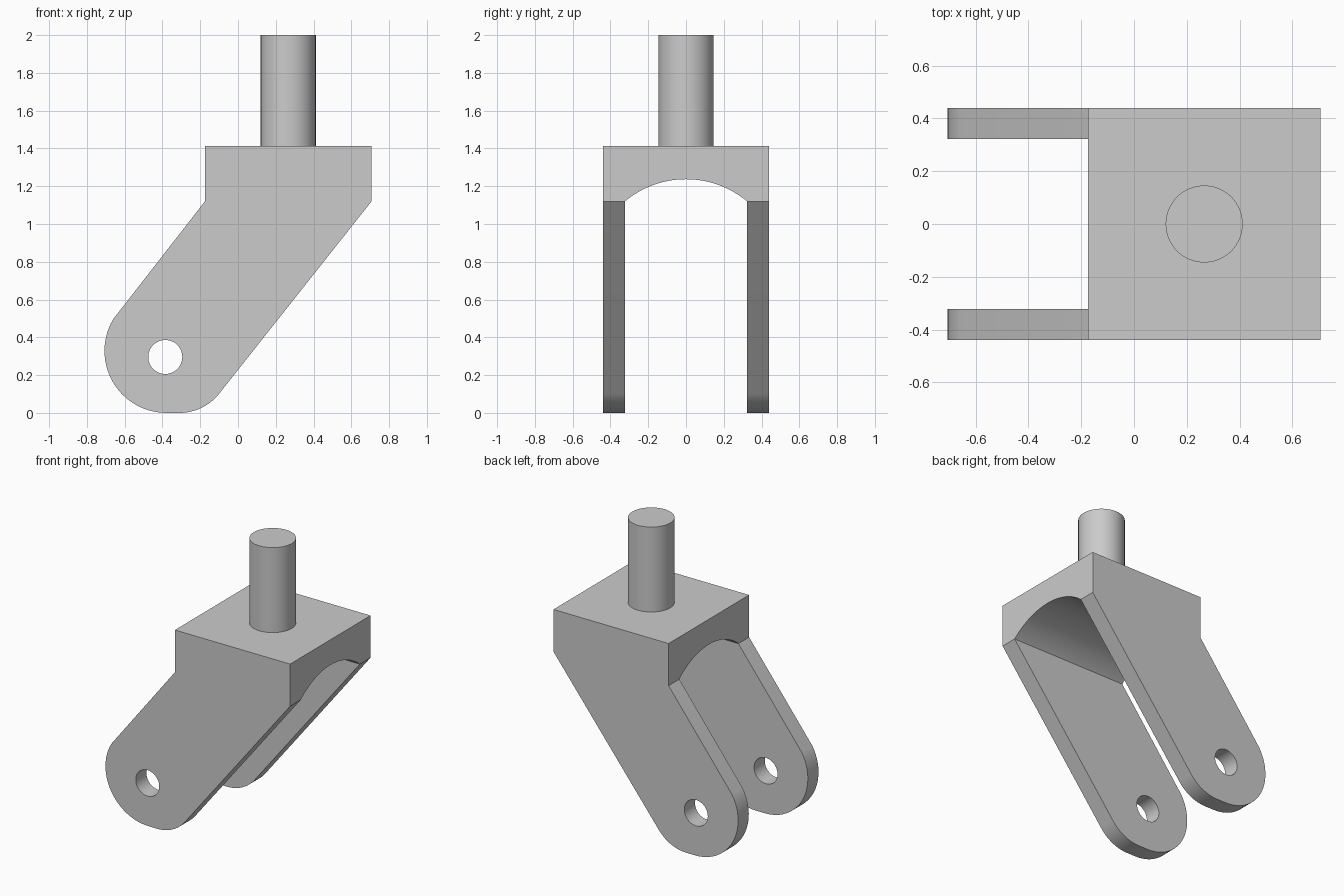
import bpy
import bmesh
from math import cos, sin, radians, asin, hypot, degrees, atan2
from mathutils import Vector

if "Cube" in bpy.data.objects:
    bpy.data.objects.remove(bpy.data.objects["Cube"], do_unlink=True)

metal = bpy.data.materials.new("plain grey metal")
metal.use_nodes = True
grey = (0.6, 0.6, 0.6, 1)
metal.diffuse_color = grey
metal.node_tree.nodes["Principled BSDF"].inputs["Base Color"].default_value = grey


def arc(cx, cy, r, start, end, steps=24):
    """Points on an arc, angles in degrees."""
    angles = [radians(start + (end - start) * i / steps) for i in range(steps + 1)]
    return [(cx + r * cos(a), cy + r * sin(a)) for a in angles]


def prism(name, points, to_3d, direction):
    """Extrude a flat outline along a direction."""
    bm = bmesh.new()
    face = bm.faces.new([bm.verts.new(to_3d(u, v)) for u, v in points])
    new = bmesh.ops.extrude_face_region(bm, geom=[face])["geom"]
    bmesh.ops.translate(bm, vec=Vector(direction),
                        verts=[g for g in new if isinstance(g, bmesh.types.BMVert)])
    bmesh.ops.recalc_face_normals(bm, faces=bm.faces)
    mesh = bpy.data.meshes.new(name)
    bm.to_mesh(mesh)
    bm.free()
    obj = bpy.data.objects.new(name, mesh)
    bpy.context.collection.objects.link(obj)
    mesh.materials.append(metal)
    return obj


def activate(obj):
    bpy.ops.object.select_all(action="DESELECT")
    obj.select_set(True)
    bpy.context.view_layer.objects.active = obj


half_x, half_y, inner_y = 0.707, 0.44, 0.323
top_z, shoulder_z, arch_z = 1.412, 1.12, 1.237

# Fork: slanted side outline with a rounded foot, extruded across the full width
outline = [(-0.175, top_z), (-0.175, shoulder_z)]
outline += arc(-0.379, 0.328, 0.328, 149, 270)
outline += arc(-0.31, 0.268, 0.268, 270, 321.7)
outline += [(half_x, shoulder_z), (half_x, top_z)]
fork = prism("fork", outline, lambda x, z: (x, -half_y, z), (0, 2 * half_y, 0))

# Arched channel between the legs
rise = arch_z - shoulder_z
radius = (inner_y ** 2 + rise ** 2) / (2 * rise)
spread = degrees(asin(inner_y / radius))
channel = [(-inner_y, -0.2), (inner_y, -0.2)]
channel += arc(0, arch_z - radius, radius, 90 - spread, 90 + spread, 48)
channel_cutter = prism("channel_cutter", channel, lambda y, z: (-1, y, z), (2, 0, 0))

# Axle holes through both legs
hole_cutter = prism("axle_hole_cutter", arc(-0.385, 0.296, 0.09, 0, 352.5, 47),
                    lambda x, z: (x, -1, z), (0, 2, 0))

activate(fork)
for cutter in (channel_cutter, hole_cutter):
    cutter.hide_render = True
    mod = fork.modifiers.new(cutter.name, "BOOLEAN")
    mod.operation = "DIFFERENCE"
    mod.solver = "EXACT"
    mod.object = cutter
    bpy.ops.object.modifier_apply(modifier=mod.name)
    bpy.data.objects.remove(cutter, do_unlink=True)

# Steering stem on the crown
stem = prism("stem", arc(0.266, 0, 0.146, 0, 354.375, 63),
             lambda x, y: (x, y, top_z - 0.01), (0, 0, 2 - top_z + 0.01))

for part in (fork, stem):
    activate(part)
    bpy.ops.object.shade_smooth_by_angle(angle=radians(20))
